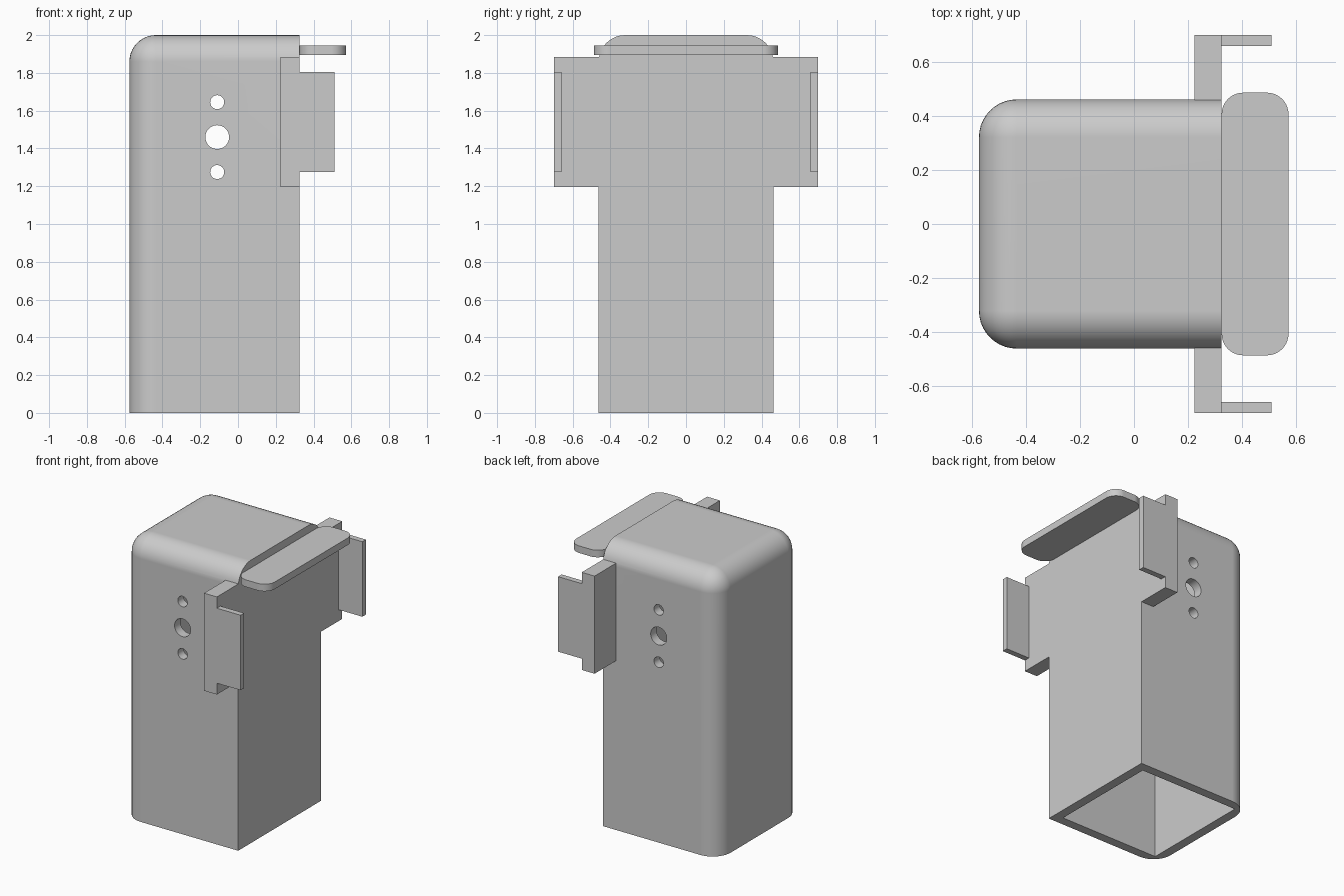
import bpy
import bmesh
import math
from mathutils import Matrix, Vector

default = bpy.data.objects.get("Cube")
if default:
    bpy.data.objects.remove(default, do_unlink=True)

grey = bpy.data.materials.new("light grey")
grey.use_nodes = True
colour = (0.6, 0.6, 0.6, 1)
grey.diffuse_color = colour
grey.node_tree.nodes["Principled BSDF"].inputs["Base Color"].default_value = colour


def finish(name, bm):
    mesh = bpy.data.meshes.new(name)
    bmesh.ops.recalc_face_normals(bm, faces=bm.faces)
    bm.to_mesh(mesh)
    bm.free()
    mesh.materials.append(grey)
    obj = bpy.data.objects.new(name, mesh)
    bpy.context.collection.objects.link(obj)
    return obj


def box(name, low, high, round_edge=None, radius=0.0):
    """Box between two corners, rounding the edges picked by round_edge."""
    low, high = Vector(low), Vector(high)
    bm = bmesh.new()
    bmesh.ops.create_cube(bm, size=1, matrix=Matrix.Translation((low + high) / 2)
                          @ Matrix.Diagonal((*(high - low), 1)))
    if round_edge:
        edges = [e for e in bm.edges if round_edge(*[v.co for v in e.verts])]
        bmesh.ops.bevel(bm, geom=edges, offset=radius, segments=10,
                        profile=0.5, affect='EDGES')
    return finish(name, bm)


def rod(name, x, z, radius):
    bm = bmesh.new()
    matrix = Matrix.Translation((x, 0, z)) @ Matrix.Rotation(math.pi / 2, 4, 'X')
    bmesh.ops.create_cone(bm, cap_ends=True, segments=40, radius1=radius,
                          radius2=radius, depth=2, matrix=matrix)
    return finish(name, bm)


def activate(obj):
    bpy.ops.object.select_all(action='DESELECT')
    obj.select_set(True)
    bpy.context.view_layer.objects.active = obj


def combine(obj, other, operation):
    mod = obj.modifiers.new(operation, 'BOOLEAN')
    mod.operation, mod.object, mod.solver = operation, other, 'EXACT'
    activate(obj)
    bpy.ops.object.modifier_apply(modifier=mod.name)
    bpy.data.objects.remove(other, do_unlink=True)


def smooth(obj):
    activate(obj)
    bpy.ops.object.shade_smooth_by_angle(angle=math.radians(30))
    mod = obj.modifiers.new("even shading", 'WEIGHTED_NORMAL')
    mod.keep_sharp = True


BACK, MOUNT, HALF, WALL = -0.575, 0.325, 0.462, 0.065


def housing_edge(a, b):
    """Upper and rear edges, leaving the mounting face and base sharp."""
    on_mount = min(abs(a.x - MOUNT), abs(b.x - MOUNT)) < 0.01 and abs(a.x - b.x) < 0.01
    on_base = max(a.z, b.z) < 0.01
    return not (on_mount or on_base)


# Rounded housing with side flanges
housing = box("housing", (BACK, -HALF, 0), (MOUNT, HALF, 2), housing_edge, 0.14)
for side in (-1, 1):
    y = sorted((side * 0.44, side * 0.70))
    flange = box("flange", (0.225, y[0], 1.195), (MOUNT, y[1], 1.885))
    combine(housing, flange, 'UNION')

# Open-bottomed cavity and the holes through both walls
cavity = box("cavity", (BACK + WALL, WALL - HALF, -0.1),
             (MOUNT - WALL, HALF - WALL, 2 - WALL))
combine(housing, cavity, 'DIFFERENCE')
for z, radius in ((1.275, 0.037), (1.46, 0.063), (1.645, 0.037)):
    combine(housing, rod("hole", -0.11, z, radius), 'DIFFERENCE')
smooth(housing)

# Clip tabs on the flanges
for side, name in ((-1, "right_tab"), (1, "left_tab")):
    y = sorted((side * 0.66, side * 0.70))
    box(name, (MOUNT, y[0], 1.275), (0.51, y[1], 1.805))

# Rounded ledge above the mounting face
ledge = box("top_ledge", (MOUNT, -0.487, 1.895), (0.573, 0.487, 1.945),
            lambda a, b: abs(a.z - b.z) > 0.01, 0.08)
smooth(ledge)
